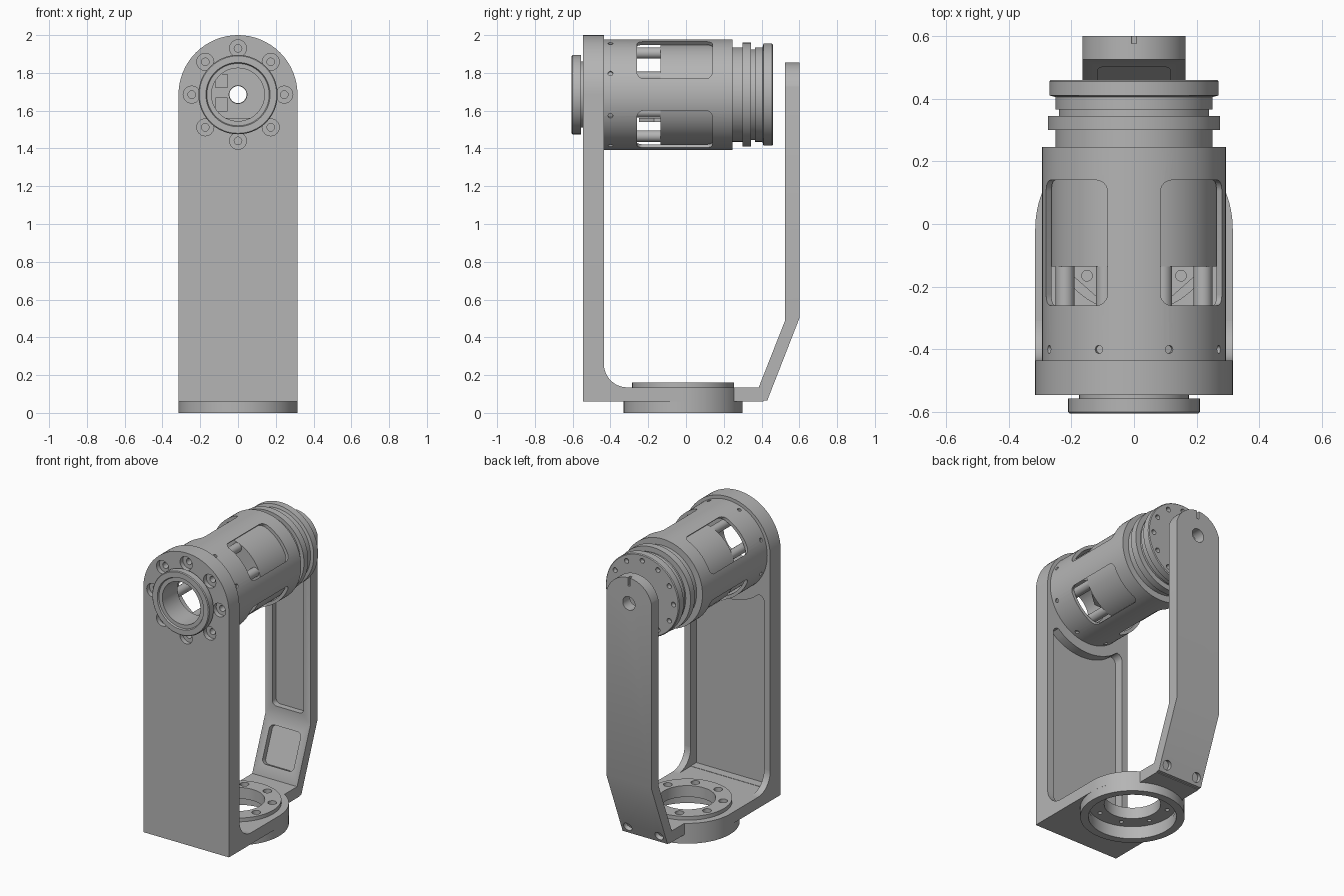
import bpy, bmesh
from math import pi, sin, cos, radians, atan2
from mathutils import Matrix, Vector

default = bpy.data.objects.get("Cube")
if default:
    bpy.data.objects.remove(default)

grey = bpy.data.materials.new("machined grey")
grey.use_nodes = True
grey.diffuse_color = (0.46, 0.46, 0.46, 1)
grey.node_tree.nodes["Principled BSDF"].inputs["Base Color"].default_value = (0.46, 0.46, 0.46, 1)

AXIS_Z = 1.685                      # height of the motor axis
MOTOR = Matrix.Translation((0, 0, AXIS_Z)) @ Matrix.Rotation(-pi / 2, 4, 'X')
BASE = Matrix.Translation((0, -0.015, 0))
EIGHT = [k * pi / 4 for k in range(8)]


def finish(name, bm, matrix):
    bmesh.ops.remove_doubles(bm, verts=bm.verts, dist=1e-6)
    bmesh.ops.recalc_face_normals(bm, faces=bm.faces)
    bm.transform(matrix)
    mesh = bpy.data.meshes.new(name)
    bm.to_mesh(mesh)
    bm.free()
    mesh.materials.append(grey)
    ob = bpy.data.objects.new(name, mesh)
    bpy.context.collection.objects.link(ob)
    return ob


def prism(name, outline, lo, hi, axis='z', matrix=Matrix()):
    """Extrude a closed outline along an axis."""
    place = {'x': lambda u, v, h: (h, u, v),
             'y': lambda u, v, h: (u, h, v),
             'z': lambda u, v, h: (u, v, h)}[axis]
    bm = bmesh.new()
    a = [bm.verts.new(place(u, v, lo)) for u, v in outline]
    b = [bm.verts.new(place(u, v, hi)) for u, v in outline]
    bm.faces.new(a)
    bm.faces.new(b)
    for i in range(len(a)):
        j = (i + 1) % len(a)
        bm.faces.new((a[i], a[j], b[j], b[i]))
    return finish(name, bm, matrix)


def lathe(name, profile, matrix=Matrix(), seg=64):
    """Turn (radius, height) points; a profile starting on the axis stays open."""
    bm = bmesh.new()
    rings = [[bm.verts.new((r * cos(2 * pi * k / seg), r * sin(2 * pi * k / seg), h))
              for k in range(seg)] for r, h in profile]
    first = 1 if profile[0][0] == 0 else 0
    for i in range(first, len(rings)):
        p, q = rings[i - 1], rings[i]
        for k in range(seg):
            n = (k + 1) % seg
            bm.faces.new((p[k], p[n], q[n], q[k]))
    return finish(name, bm, matrix)


def rod(name, r, lo, hi, matrix=Matrix(), seg=24):
    return lathe(name, [(0, lo), (r, lo), (r, hi), (0, hi)], matrix, seg)


def arc(cx, cy, r, a, b, n=24):
    steps = [radians(a + (b - a) * i / n) for i in range(n + 1)]
    return [(cx + r * cos(t), cy + r * sin(t)) for t in steps]


def rounded(x0, x1, y0, y1, r):
    return (arc(x1 - r, y1 - r, r, 0, 90, 6) + arc(x0 + r, y1 - r, r, 90, 180, 6)
            + arc(x0 + r, y0 + r, r, 180, 270, 6) + arc(x1 - r, y0 + r, r, 270, 360, 6))


def around(frame, radius, angle):
    return frame @ Matrix.Translation((radius * cos(angle), radius * sin(angle), 0))


def carve(target, cutters, mode='DIFFERENCE'):
    for c in cutters:
        c.hide_render = True
        mod = target.modifiers.new("cut", 'BOOLEAN')
        mod.operation, mod.solver, mod.object = mode, 'EXACT', c
        bpy.context.view_layer.objects.active = target
        bpy.ops.object.modifier_apply(modifier=mod.name)
        bpy.data.objects.remove(c)


# Tall front plate with round top, bore, bolt seats and a pocket in its back
W = 0.315
plate = prism("front_plate", [(-W, 0.06), (W, 0.06)] + arc(0, AXIS_Z, W, 0, 180, 32),
              -0.545, -0.435, 'y')
pocket = [(-0.27, 0.137), (0.27, 0.137)] + arc(0.23, 1.37, 0.04, 0, 90, 6) \
    + arc(0, AXIS_Z, 0.36, -58, -122) + arc(-0.23, 1.37, 0.04, 90, 180, 6)
carve(plate, [prism("pocket", pocket, -0.495, -0.4, 'y'),
              rod("bore", 0.15, -0.7, -0.3, MOTOR, 64)])
carve(plate, [lathe("seat", [(0, -0.6), (0.045, -0.6), (0.045, -0.515), (0.02, -0.515),
                             (0.02, -0.46), (0, -0.46)], around(MOTOR, 0.245, t), 24)
              for t in EIGHT])

# Fillet ribs between the plate and the base
for side in (-1, 1):
    prism("corner_rib", [(-0.436, 0.134)] + arc(-0.31, 0.26, 0.125, 270, 180, 12),
          side * 0.27, side * W, 'x')

# Flanged ring on the front of the bore
lathe("front_ring", [(0.14, -0.595), (0.165, -0.595), (0.17, -0.605), (0.205, -0.605),
                     (0.21, -0.6), (0.21, -0.557), (0.175, -0.557), (0.175, -0.54),
                     (0.151, -0.54), (0.151, -0.435), (0.14, -0.435), (0.14, -0.595)], MOTOR)

# Base plate with rounded rear and a tab for the arm
right_arc = arc(0, -0.015, W, 0, 58.4, 16)
outline = [(W, -0.436)] + right_arc + [(0.165, 0.41)]
base = prism("base_plate", outline + [(-x, y) for x, y in reversed(outline)], 0.06, 0.135)
carve(base, [rod("bore", 0.268, 0, 0.3, BASE, 64)])
lathe("base_boss", [(0.265, 0), (W, 0), (W, 0.062), (0.27, 0.062), (0.265, 0.062), (0.265, 0)], BASE)
ring = lathe("base_ring", [(0.17, 0.085), (0.27, 0.085), (0.27, 0.16), (0.17, 0.16), (0.17, 0.085)], BASE)
carve(ring, [lathe("bolt_hole", [(0, 0), (0.013, 0), (0.013, 0.13), (0.027, 0.13), (0.027, 0.2), (0, 0.2)],
                   around(BASE, 0.22, t + pi / 8), 20) for t in EIGHT])

# Rear arm: bent strap with round top, lightening pockets and screw seats
arm = prism("rear_arm", [(0.385, 0.065), (0.43, 0.065), (0.6, 0.5), (0.6, 1.9),
                         (0.525, 1.9), (0.525, 0.49), (0.385, 0.135)], -0.165, 0.165, 'x')
carve(arm, [prism("top_round", [(-0.2, 0), (0.2, 0), (0.2, 1.6), (0.17, 1.6)]
                  + arc(0, AXIS_Z, 0.17, 0, 180, 32) + [(-0.17, 1.6), (-0.2, 1.6)],
                  0.3, 0.7, 'y')], 'INTERSECT')
slope = Matrix.Translation((0, 0.455, 0.3125)) @ Matrix.Rotation(-atan2(0.14, 0.355), 4, 'X')
screw = Matrix.Rotation(-pi / 2, 4, 'X')
carve(arm, [rod("shaft_hole", 0.045, 0.3, 0.8, MOTOR, 32),
            prism("slot", rounded(-0.008, 0.008, 1.8, 1.9, 0.004), 0.575, 0.7, 'y'),
            prism("long_pocket", rounded(-0.115, 0.115, 0.55, 1.46, 0.03), 0.4, 0.565, 'y'),
            prism("short_pocket", rounded(-0.115, 0.115, -0.115, 0.13, 0.03),
                  -0.1, 0.035, 'y', slope)]
      + [rod("screw_seat", 0.03, 0.04, 0.2,
             slope @ Matrix.Translation((x, 0, -0.19)) @ screw) for x in (-0.115, 0.115)])

# Motor housing shell with four windows and small radial screw holes
shell = lathe("motor_housing", [(0.272, -0.436), (0.293, -0.436), (0.293, 0.245),
                                (0.24, 0.245), (0.24, 0.235), (0.272, 0.235), (0.272, -0.436)], MOTOR, 96)
centre = Matrix.Translation((0, 0, AXIS_Z))
carve(shell, [prism("window", rounded(-0.138, 0.138, -0.26, 0.14, 0.035), 0.15, 0.36, 'z',
                    centre @ Matrix.Rotation(t + pi / 4, 4, 'Y')) for t in EIGHT[::2]]
      + [rod("radial_hole", 0.013, 0.281, 0.35, centre @ Matrix.Rotation(t + pi / 8, 4, 'Y')
             @ Matrix.Translation((0, -0.4, 0)), 16) for t in EIGHT])

# Motor body with its stepped output end
body = lathe("motor_body", [(0.047, -0.135), (0.268, -0.135), (0.268, 0.24), (0.25, 0.24),
                            (0.25, 0.3), (0.275, 0.3), (0.275, 0.345), (0.24, 0.345),
                            (0.24, 0.365), (0.25, 0.365), (0.25, 0.405), (0.27, 0.41),
                            (0.27, 0.455), (0.265, 0.46), (0.047, 0.46), (0.047, -0.135)], MOTOR, 96)
carve(body, [rod("face_hole", 0.016, 0.43, 0.5, around(MOTOR, 0.23, k * pi / 6), 16)
             for k in range(12)])

# Standoffs between the plate and the motor body
for t in EIGHT:
    rod("standoff", 0.03, -0.436, -0.134, around(MOTOR, 0.238, t + pi / 8))

# Electronics inside the housing: tray and two connector blocks
tray = prism("tray", [(-0.19, -0.134), (0.19, -0.134), (0.19, -0.17), (0.1, -0.25),
                      (-0.1, -0.25), (-0.19, -0.17)], 1.54, 1.56)
carve(tray, [rod("tray_hole", 0.017, 1.4, 1.7, Matrix.Translation((x, -0.165, 0)), 20)
             for x in (-0.15, 0.15)])
for z in (1.63, 1.755):
    prism("connector", rounded(-0.12, -0.055, z - 0.035, z + 0.04, 0.005), -0.24, -0.134, 'y')

# Smooth shading with sharp machined edges
for ob in bpy.context.collection.objects:
    if ob.type == 'MESH' and grey.name in ob.data.materials:
        bpy.ops.object.select_all(action='DESELECT')
        ob.select_set(True)
        bpy.context.view_layer.objects.active = ob
        bpy.ops.object.shade_smooth_by_angle(angle=radians(30))
